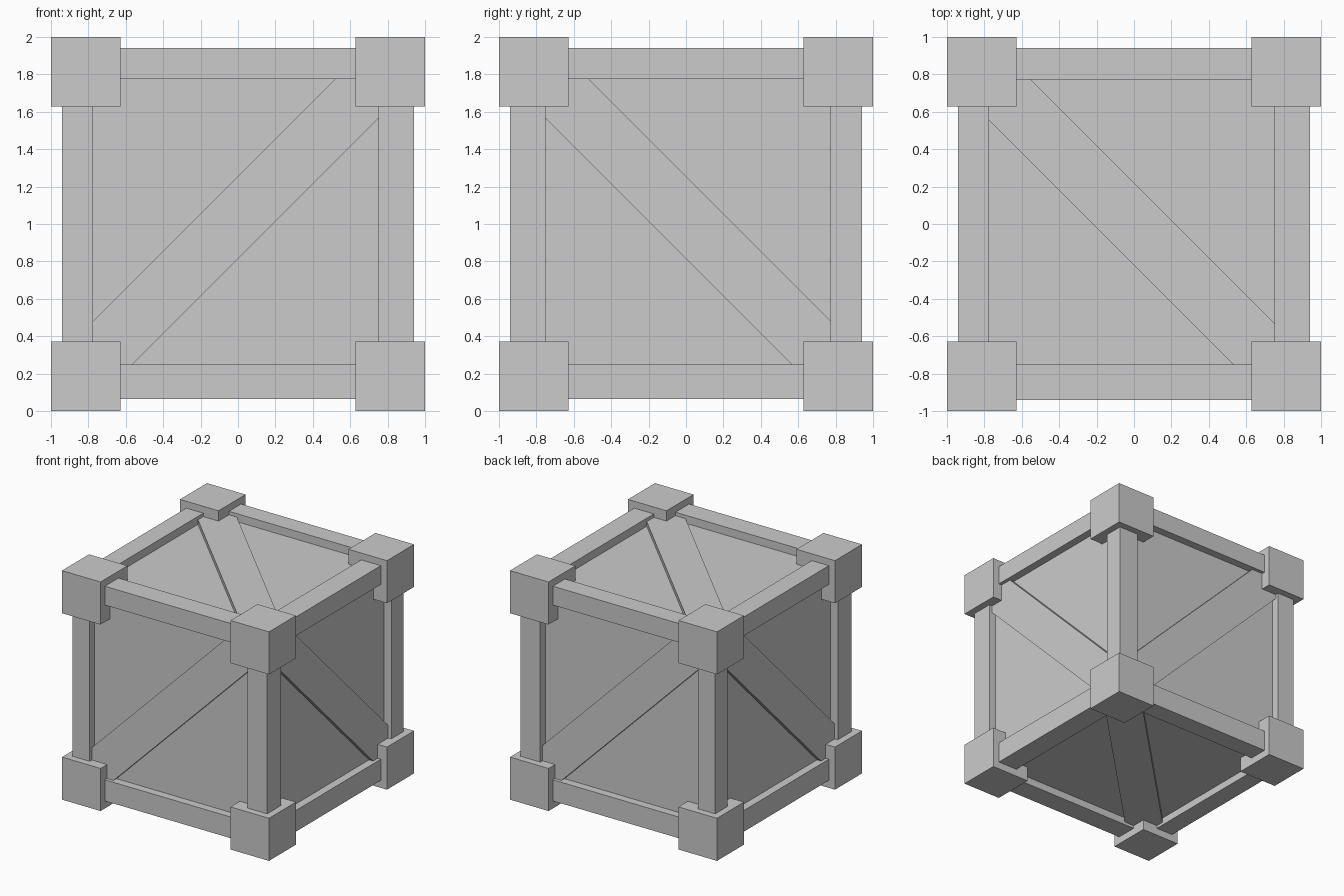
import bpy
from math import pi
from mathutils import Matrix, Vector

if "Cube" in bpy.data.objects:
    bpy.data.objects.remove(bpy.data.objects["Cube"])

MID = Vector((0, 0, 1))


def box(name, lo, hi, matrix=Matrix()):
    """Box between two corners (measured from the crate centre), then transformed."""
    bpy.ops.mesh.primitive_cube_add(size=1)
    ob = bpy.context.object
    ob.name = name
    lo, hi = Vector(lo), Vector(hi)
    fit = Matrix.Translation((lo + hi) / 2) @ Matrix.Diagonal((*(hi - lo), 1))
    ob.data.transform(Matrix.Translation(MID) @ matrix @ fit)
    return ob


# inner panelled box
PANEL = 0.87
box("panel_box", (-PANEL,) * 3, (PANEL,) * 3)

# corner blocks
for sx in (-1, 1):
    for sy in (-1, 1):
        for sz in (-1, 1):
            c = Vector((sx, sy, sz)) * 0.814
            h = Vector((0.186,) * 3)
            box("corner_block", c - h, c + h)

# edge beams: low and high span on each axis
SPANS = [
    [(-0.94, -0.775), (0.75, 0.94)],
    [(-0.94, -0.752), (0.773, 0.94)],
    [(-0.935, -0.75), (0.775, 0.94)],
]
for axis in range(3):
    u, v = [a for a in range(3) if a != axis]
    for su in SPANS[u]:
        for sv in SPANS[v]:
            r = [None] * 3
            r[axis], r[u], r[v] = (-0.8, 0.8), su, sv
            box("edge_beam", [s[0] for s in r], [s[1] for s in r])

# diagonal braces
BRACE, HALF_W, HALF_L = 0.91, 0.156, 1.1
for i, face in enumerate(("front", "right", "back", "left")):
    # front and back rise to the right, right and left fall to the right
    tilt = -pi / 4 if i % 2 == 0 else pi / 4
    m = (Matrix.Rotation(i * pi / 2, 4, 'Z') @ Matrix.Translation((0, 0, 0.035))
         @ Matrix.Rotation(tilt, 4, 'Y'))
    box(face + "_brace", (-HALF_L, -BRACE, -HALF_W), (HALF_L, -0.8, HALF_W), m)
box("top_brace", (-HALF_L, -HALF_W, 0.8), (HALF_L, HALF_W, BRACE),
    Matrix.Rotation(-pi / 4, 4, 'Z'))
box("bottom_brace", (-HALF_L, -HALF_W, -BRACE), (HALF_L, HALF_W, -0.8),
    Matrix.Rotation(pi / 4, 4, 'Z'))
